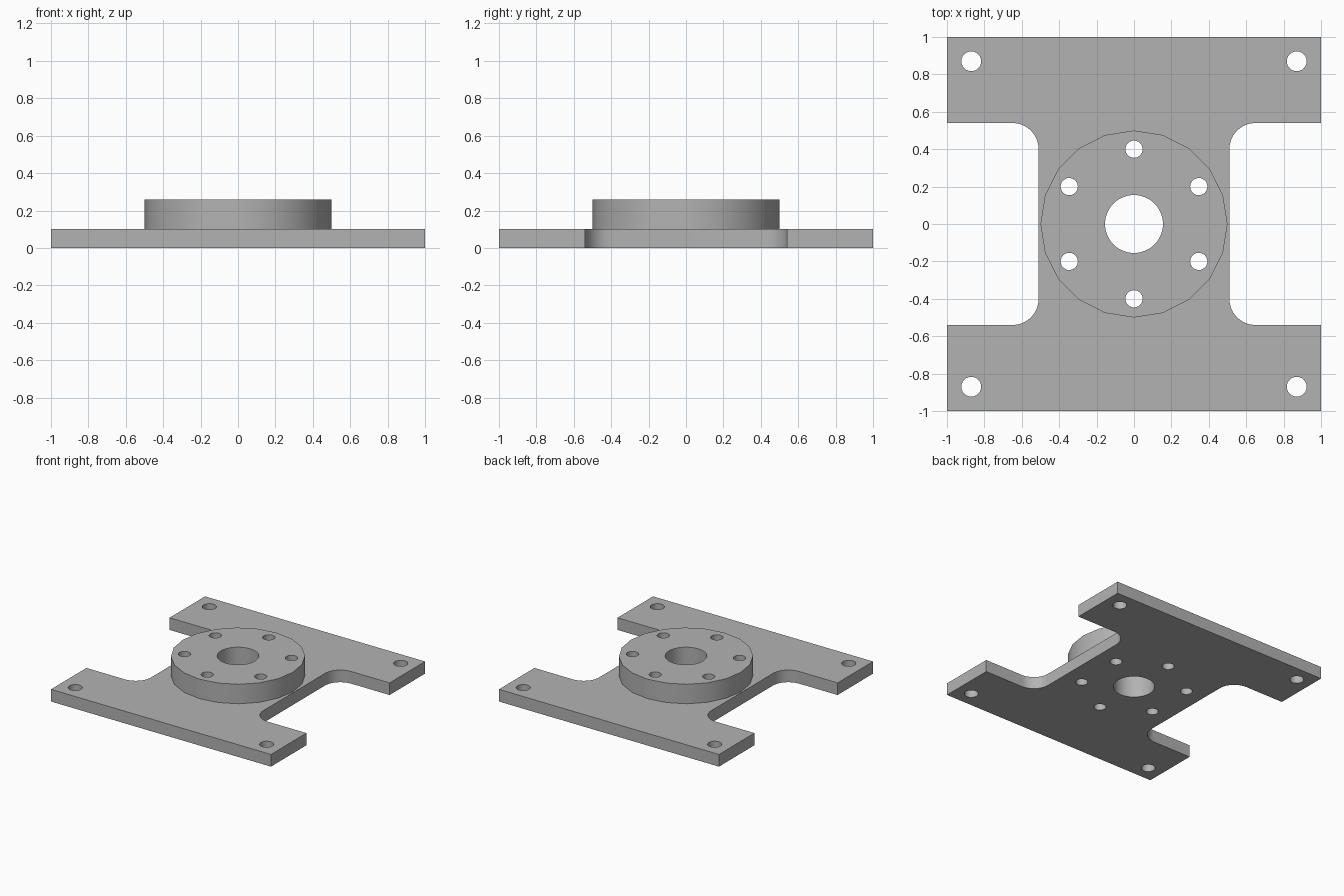
import bpy, bmesh
from math import sin, cos, pi, radians

cube = bpy.data.objects.get("Cube")
if cube:
    bpy.data.objects.remove(cube, do_unlink=True)

grey = bpy.data.materials.new("machined_grey")
grey.use_nodes = True
colour = (0.45, 0.45, 0.45, 1)
grey.diffuse_color = colour
grey.node_tree.nodes["Principled BSDF"].inputs["Base Color"].default_value = colour

PLATE_TOP, HUB_TOP = 0.10, 0.26


def circle(x, y, r, sides):
    return [(x + r * sin(2 * pi * i / sides), y + r * cos(2 * pi * i / sides))
            for i in range(sides)]


def solid(name, loops, z0, z1):
    """Extrude an outline (first loop) with holes (other loops)."""
    bm = bmesh.new()
    edges = []
    for loop in loops:
        vs = [bm.verts.new((x, y, z0)) for x, y in loop]
        edges += [bm.edges.new((a, b)) for a, b in zip(vs, vs[1:] + vs[:1])]
    bmesh.ops.triangle_fill(bm, edges=edges, use_beauty=True, normal=(0, 0, 1))
    ext = bmesh.ops.extrude_face_region(bm, geom=bm.faces[:], use_keep_orig=True)
    top = [g for g in ext["geom"] if isinstance(g, bmesh.types.BMVert)]
    bmesh.ops.translate(bm, verts=top, vec=(0, 0, z1 - z0))
    bmesh.ops.recalc_face_normals(bm, faces=bm.faces[:])
    mesh = bpy.data.meshes.new(name)
    bm.to_mesh(mesh)
    bm.free()
    mesh.materials.append(grey)
    obj = bpy.data.objects.new(name, mesh)
    bpy.context.collection.objects.link(obj)
    bpy.ops.object.select_all(action="DESELECT")
    obj.select_set(True)
    bpy.context.view_layer.objects.active = obj
    bpy.ops.object.shade_smooth_by_angle(angle=radians(30))
    return obj


# Bore and ring of bolt holes, shared by plate and hub
bolt_holes = [circle(0, 0, 0.155, 48)]
for k in range(6):
    a = radians(60 * k)
    bolt_holes.append(circle(0.4 * sin(a), 0.4 * cos(a), 0.046, 24))

# H-shaped outline: one quarter with a filleted inner corner, mirrored twice
r, web, arm = 0.14, 0.51, 0.54
quarter = [(1, 1), (1, arm)]
for i in range(11):
    a = pi / 2 * (1 + i / 10)
    quarter.append((web + r + r * cos(a), arm - r + r * sin(a)))
right_half = quarter + [(x, -y) for x, y in reversed(quarter)]
outline = right_half + [(-x, y) for x, y in reversed(right_half)]

# Base plate with corner mounting holes
corner_holes = [circle(0.87 * sx, 0.87 * sy, 0.053, 24)
                for sx in (-1, 1) for sy in (-1, 1)]
solid("base_plate", [outline] + corner_holes + bolt_holes, 0, PLATE_TOP)

# Raised round hub
solid("hub", [circle(0, 0, 0.5, 20)] + bolt_holes, PLATE_TOP, HUB_TOP)
